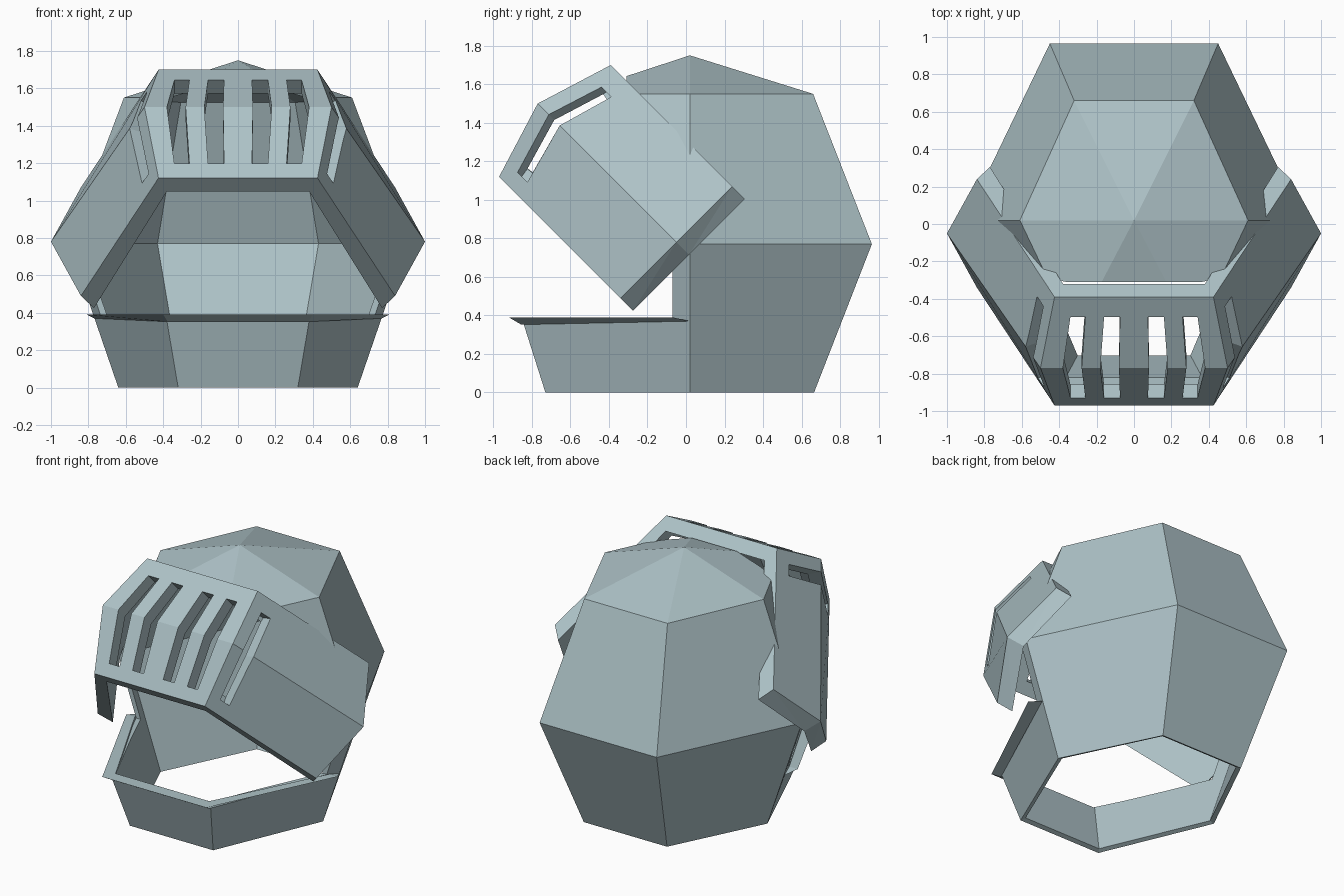
import bpy, bmesh, math

if "Cube" in bpy.data.objects:
    bpy.data.objects.remove(bpy.data.objects["Cube"])

steel = bpy.data.materials.new("blue_grey_steel")
steel.diffuse_color = (0.42, 0.54, 0.57, 1)
steel.use_nodes = True
steel.node_tree.nodes["Principled BSDF"].inputs["Base Color"].default_value = steel.diffuse_color
R2 = math.sqrt(2)


def loft(name, rings, caps=True, apex=None):
    """Skin a row of equal-length closed rings."""
    bm = bmesh.new()
    rows = [[bm.verts.new(p) for p in r] for r in rings]
    n = len(rows[0])
    for a, b in zip(rows, rows[1:]):
        for i in range(n):
            j = (i + 1) % n
            bm.faces.new((a[i], a[j], b[j], b[i]))
    if caps:
        ends = [bm.faces.new(rows[0][::-1]), bm.faces.new(rows[-1])]
        bmesh.ops.triangulate(bm, faces=ends)
    if apex:
        tip = bm.verts.new(apex)
        for i in range(n):
            bm.faces.new((rows[-1][i], rows[-1][(i + 1) % n], tip))
    bmesh.ops.recalc_face_normals(bm, faces=bm.faces)
    me = bpy.data.meshes.new(name)
    bm.to_mesh(me)
    bm.free()
    me.materials.append(steel)
    ob = bpy.data.objects.new(name, me)
    bpy.context.collection.objects.link(ob)
    return ob


def apply(ob, kind, **settings):
    m = ob.modifiers.new(kind, kind)
    for k, v in settings.items():
        setattr(m, k, v)
    bpy.context.view_layer.objects.active = ob
    bpy.ops.object.modifier_apply(modifier=m.name)


def cut(ob, cutter):
    apply(ob, 'BOOLEAN', operation='DIFFERENCE', solver='EXACT', object=cutter)
    bpy.data.objects.remove(cutter)


def tilt(x, f, u):
    """Visor space (forward f, up u) raised by 45 degrees."""
    return (x, (u - f) / R2, (u + f) / R2)


# Hollow six-sided skull shell
def hexagon(z, corner, side, front, back):
    return [(corner, back, z), (side, .02, z), (corner, front, z),
            (-corner, front, z), (-side, .02, z), (-corner, back, z)]


shell = loft("helmet_shell",
             [hexagon(0, .32, .64, -.73, .665),
              hexagon(.77, .45, .905, -.975, .965),
              hexagon(1.55, .32, .61, -.59, .66)],
             caps=False, apex=(0, .02, 1.75))
apply(shell, 'SOLIDIFY', thickness=.03, offset=-1, use_even_offset=True)

# Face opening above the chin guard
opening = [(-2, .385), (-.07, .385), (-.07, 1.25), (-.21, 1.45),
           (-.31, 1.58), (-.31, 2), (-2, 2)]
cut(shell, loft("face_opening", [[(x, y, z) for y, z in opening] for x in (-2, 2)]))

# Flared lip along the top of the chin guard
side = [(.77, .02, .37), (.81, -.07, .39), (.745, -.07, .39)]
front = [(.375, -.855, .352), (.40, -.92, .39), (.36, -.83, .39)]
flip = lambda ring: [(-x, y, z) for x, y, z in ring]
loft("chin_guard_lip", [side, front, flip(front), flip(side)])

# Thick raised visor: outer then inner points of each column
LOW, MID, HIGH = .106, .516, .926


def column(sign, outer, inner):
    (xe, fe, xm, fm), (ie, ge, im, gm) = outer, inner
    pts = [(xe, fe, LOW), (xm, fm, MID), (xe, fe, HIGH),
           (ie, ge, HIGH), (im, gm, MID), (ie, ge, LOW)]
    return [tilt(sign * x, f, u) for x, f, u in pts]


end_col = ((.84, .587, 1.0, .587), (.77, .495, .92, .495))
front_col = ((.425, 1.478, .50, 1.605), (.38, 1.378, .45, 1.50))
visor = loft("visor", [column(1, *end_col), column(1, *front_col),
                       column(-1, *front_col), column(-1, *end_col)])


# Breathing slots, bent over the visor ridge
def slot_outline(e0, e1, m0, m1):
    return [(e0, .19), (m0, MID), (e0, .81), (e1, .81), (m1, MID), (e1, .19)]


for s in (-1, 1):
    for spans in ((.075, .16, .08, .18), (.26, .34, .28, .38)):
        outline = slot_outline(*spans)
        cut(visor, loft("slot_cutter", [[tilt(s * x, f, u) for x, u in outline]
                                        for f in (1.2, 1.8)]))
    # side slot, cut square to the slanted cheek
    dx, df = .44, -.898
    outline = slot_outline(.15, .23, .09, .18)
    cut(visor, loft("slot_cutter", [
        [tilt(s * (.5 + a * dx - d * df), 1.605 + a * df + d * dx, u) for a, u in outline]
        for d in (-.17, .15)]))
